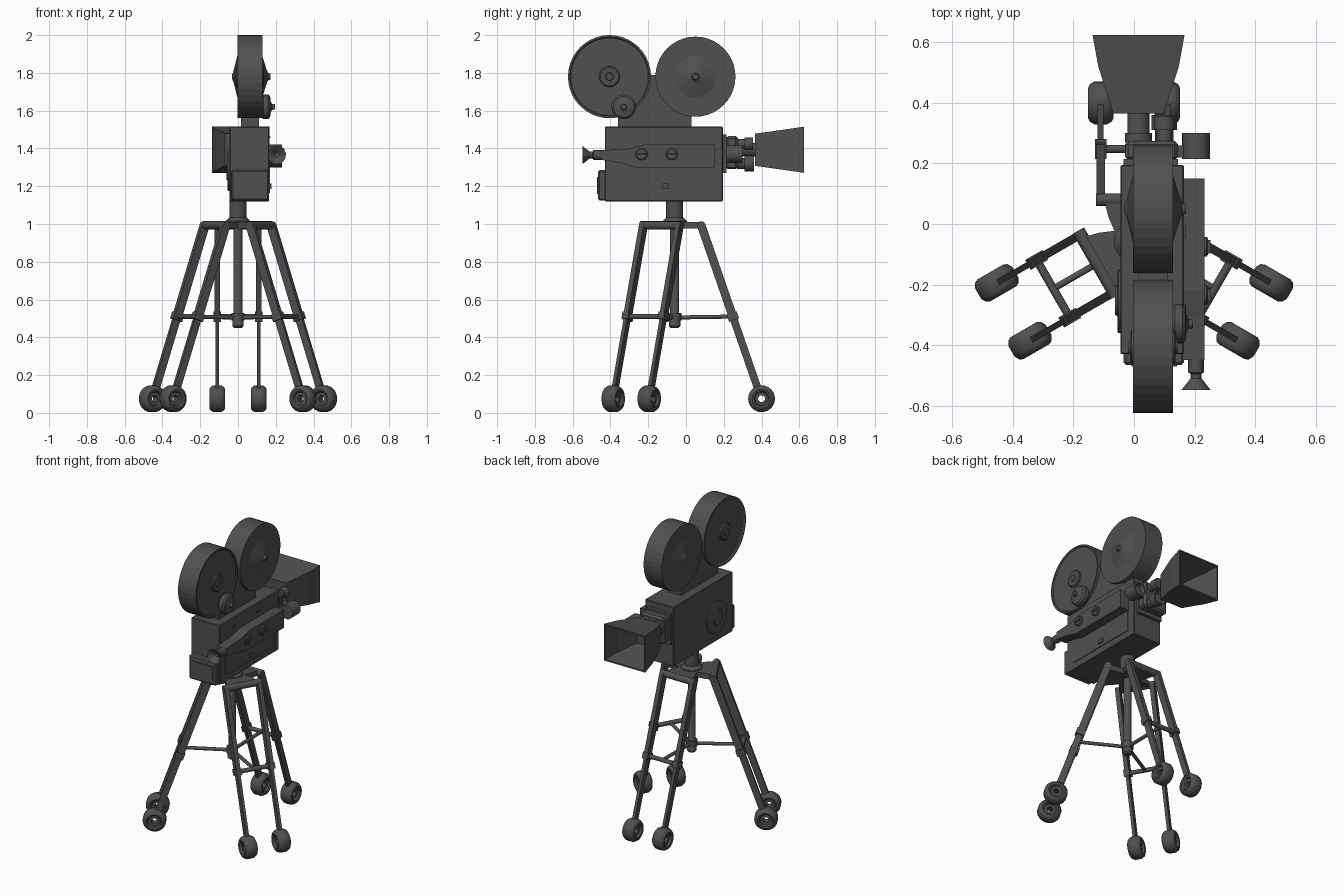
import bpy, bmesh
from math import cos, sin, pi, radians
from mathutils import Vector

cube = bpy.data.objects.get("Cube")
if cube:
    bpy.data.objects.remove(cube, do_unlink=True)

metal = bpy.data.materials.new("dark grey metal")
metal.use_nodes = True
colour = (0.08, 0.08, 0.08, 1)
metal.diffuse_color = colour
metal.node_tree.nodes["Principled BSDF"].inputs["Base Color"].default_value = colour
X, Y, Z = Vector((1, 0, 0)), Vector((0, 1, 0)), Vector((0, 0, 1))


def finish(name, bm, smooth=False):
    bmesh.ops.recalc_face_normals(bm, faces=bm.faces)
    mesh = bpy.data.meshes.new(name)
    bm.to_mesh(mesh)
    bm.free()
    mesh.materials.append(metal)
    ob = bpy.data.objects.new(name, mesh)
    bpy.context.collection.objects.link(ob)
    if smooth:
        bpy.ops.object.select_all(action='DESELECT')
        ob.select_set(True)
        bpy.context.view_layer.objects.active = ob
        bpy.ops.object.shade_smooth_by_angle(angle=radians(35))
    return ob


def loft(name, rings, caps=True, smooth=False):
    """Skin a list of point rings; without caps the last ring meets the first."""
    bm = bmesh.new()
    vr = [[bm.verts.new(p) for p in r] for r in rings]
    n = len(vr[0])
    pairs = list(zip(vr, vr[1:]))
    if caps:
        bm.faces.new(vr[0])
        bm.faces.new(vr[-1])
    else:
        pairs.append((vr[-1], vr[0]))
    for a, b in pairs:
        for i in range(n):
            j = (i + 1) % n
            bm.faces.new((a[i], a[j], b[j], b[i]))
    return finish(name, bm, smooth)


def lathe(name, origin, axis, profile, segs=24, caps=True, smooth=True):
    """Turn (distance, radius) pairs around an axis."""
    axis = Vector(axis).normalized()
    u = axis.orthogonal().normalized()
    v = axis.cross(u)
    angles = [2 * pi * i / segs for i in range(segs)]
    rings = [[Vector(origin) + axis * d + (u * cos(a) + v * sin(a)) * r for a in angles]
             for d, r in profile]
    return loft(name, rings, caps, smooth)


def box(name, x, y, z, bevel=0):
    rings = [[(a, b, h) for a, b in ((x[0], y[0]), (x[1], y[0]), (x[1], y[1]), (x[0], y[1]))]
             for h in z]
    ob = loft(name, rings)
    if bevel:
        mod = ob.modifiers.new("bevel", 'BEVEL')
        mod.width = bevel
    return ob


def prism(name, x0, x1, outline):
    return loft(name, [[(x, y, z) for y, z in outline] for x in (x0, x1)])


def beam(name, a, b, side, wide, deep):
    """Rectangular bar from a to b; side is the direction of its wide measure."""
    d = (b - a).normalized()
    other = d.cross(side).normalized()
    return loft(name, [[p + side * wide / 2 * i + other * deep / 2 * j
                        for i, j in ((-1, -1), (1, -1), (1, 1), (-1, 1))] for p in (a, b)])


def rod(name, a, b, r, segs=12):
    return lathe(name, a, b - a, [(0, r), ((b - a).length, r)], segs)


# Camera body with rear door and panels
box("camera_body", (-0.045, 0.165), (-0.43, 0.195), (1.12, 1.515), 0.004)
box("rear_housing", (-0.035, 0.165), (-0.465, -0.42), (1.125, 1.285), 0.008)
box("rear_plate", (-0.008, 0.142), (-0.47, -0.46), (1.16, 1.25))
box("side_door", (0.16, 0.17), (-0.37, 0.14), (1.165, 1.3))
box("door_latch", (0.165, 0.178), (-0.125, -0.09), (1.185, 1.215))
for y in (-0.285, -0.025):
    box("top_catch", (0.16, 0.172), (y - 0.02, y + 0.02), (1.455, 1.463))
lathe("side_dial", (-0.04, -0.255, 1.28), -X,
      [(0, 0.105), (0.012, 0.105), (0.015, 0.098), (0.015, 0.05), (0.022, 0.045), (0.022, 0.01)], 32)

# Viewfinder tube, eyepiece and knobs
prism("viewfinder", 0.16, 0.233, [(-0.45, 1.34), (-0.34, 1.322), (-0.27, 1.3), (0.15, 1.3),
                                  (0.15, 1.42), (-0.22, 1.42), (-0.31, 1.398), (-0.45, 1.39)])
lathe("eyepiece", (0.205, -0.44, 1.365), -Y,
      [(0, 0.026), (0.05, 0.026), (0.055, 0.018), (0.07, 0.018), (0.108, 0.048), (0.1, 0.035), (0.075, 0.012)])
for y in (-0.235, -0.075):
    lathe("viewfinder_knob", (0.225, y, 1.37), X, [(0, 0.032), (0.015, 0.032), (0.02, 0.026)])
    box("knob_grip", (0.24, 0.253), (y - 0.022, y + 0.022), (1.365, 1.375))

# Lens turret and lenses
box("lens_mount", (-0.035, 0.145), (0.19, 0.215), (1.27, 1.475))
box("lens_turret", (-0.03, 0.145), (0.21, 0.275), (1.29, 1.465), 0.012)
lathe("main_lens", (0.015, 0.27, 1.393), Y, [(0, 0.045), (0.03, 0.045), (0.03, 0.036), (0.13, 0.036)])
lathe("second_lens", (0.1, 0.27, 1.32), Y, [(0, 0.03), (0.04, 0.03), (0.04, 0.042), (0.09, 0.042), (0.08, 0.03)])
lathe("third_lens", (0.1, 0.27, 1.425), Y, [(0, 0.025), (0.04, 0.025), (0.04, 0.034), (0.085, 0.034)])
lathe("side_lens", (0.205, 0.215, 1.37), Y, [(0, 0.046), (0.085, 0.046), (0.085, 0.036), (0.06, 0.03)])
box("side_lens_arm", (0.13, 0.2), (0.22, 0.26), (1.35, 1.39))

# Hollow lens hood
hood = [(0.365, 0.083, 0.085), (0.52, 0.133, 0.107), (0.625, 0.152, 0.122),
        (0.625, 0.142, 0.112), (0.52, 0.122, 0.098), (0.385, 0.076, 0.077)]
loft("lens_hood", [[(0.015 + i * w, y, 1.393 + j * h)
                    for i, j in ((-1, -1), (1, -1), (1, 1), (-1, 1))] for y, w, h in hood])

# Film magazine: bracket, two reels, pulley
prism("magazine_bracket", 0.015, 0.11, [(-0.36, 1.51), (0.03, 1.51), (0.03, 1.62), (-0.155, 1.79),
                                        (-0.19, 1.79), (-0.36, 1.62)])
lathe("front_reel", (0.0625, 0.05, 1.78), X,
      [(-0.094, 0.012), (-0.086, 0.03), (-0.066, 0.11), (-0.066, 0.212), (0.066, 0.212),
       (0.066, 0.11), (0.09, 0.035), (0.096, 0.02), (0.11, 0.015)], 40, smooth=False)
lathe("rear_reel", (0.0625, -0.405, 1.78), X,
      [(-0.06, 0.2), (-0.066, 0.21), (-0.066, 0.22), (0.066, 0.22), (0.066, 0.21), (0.06, 0.205)],
      40, smooth=False)
for side in (-1, 1):
    lathe("rear_reel_hub", (0.0625 + side * 0.055, -0.405, 1.78), X * side,
          [(0, 0.055), (0.015, 0.055), (0.02, 0.048), (0.02, 0.022), (0.026, 0.018)])
lathe("film_pulley", (0.12, -0.33, 1.62), X,
      [(0, 0.05), (0.015, 0.065), (0.04, 0.065), (0.05, 0.055), (0.053, 0.03), (0.06, 0.016), (0.075, 0.014)])

# Tripod head and centre column
hub = Vector((0, -0.06, 0))
lathe("tripod_head", hub + Z * 0.99, Z, [(0, 0.065), (0.025, 0.065), (0.045, 0.045), (0.135, 0.045)])
lathe("centre_column", hub + Z * 0.45, Z,
      [(0, 0.02), (0.01, 0.03), (0.04, 0.03), (0.05, 0.024), (0.55, 0.024)], 16)
lathe("spreader_hub", hub + Z * 0.49, Z, [(0, 0.035), (0.04, 0.035)], 16)

# Three pairs of legs, each with spreader and wheels
crown = []
for k in range(3):
    a = pi / 2 + k * 2 * pi / 3
    out, across = Vector((cos(a), sin(a), 0)), Vector((-sin(a), cos(a), 0))

    def at(radius, offset, height):
        return hub + out * radius + across * offset + Z * height

    crown += [at(0.145, -0.1, 0), at(0.145, 0.1, 0), at(0.085, 0.085, 0)]
    crown.append(hub + Vector((cos(a + pi / 3), sin(a + pi / 3), 0)) * 0.075)
    nxt = a + 2 * pi / 3
    crown.append(hub + Vector((cos(nxt), sin(nxt), 0)) * 0.085
                 + Vector((sin(nxt), -cos(nxt), 0)) * 0.085)
    rod("leg_hinge", at(0.14, -0.125, 0.993), at(0.14, 0.125, 0.993), 0.022)
    rod("cross_bar", at(0.308, -0.125, 0.51), at(0.308, 0.125, 0.51), 0.014)
    rod("spreader_arm", at(0, 0, 0.505), at(0.308, 0, 0.51), 0.011)
    for s in (-0.11, 0.11):
        top, knee, foot = at(0.14, s, 0.995), at(0.308, s, 0.51), at(0.443, s, 0.12)
        along = (foot - top).normalized()
        beam("upper_leg", top, knee, across, 0.028, 0.045)
        beam("lower_leg", knee, foot, across, 0.02, 0.04)
        beam("leg_collar", knee - along * 0.02, knee + along * 0.02, across, 0.038, 0.056)
        lathe("wheel", at(0.46, s, 0.075), across,
              [(-0.025, 0.018), (-0.025, 0.034), (-0.038, 0.04), (-0.042, 0.05), (-0.036, 0.062),
               (-0.02, 0.071), (0.02, 0.071), (0.036, 0.062), (0.042, 0.05), (0.038, 0.04),
               (0.025, 0.034), (0.025, 0.018)], 24, caps=False)
loft("tripod_crown", [[p + Z * h for p in crown] for h in (0.975, 1.01)])
